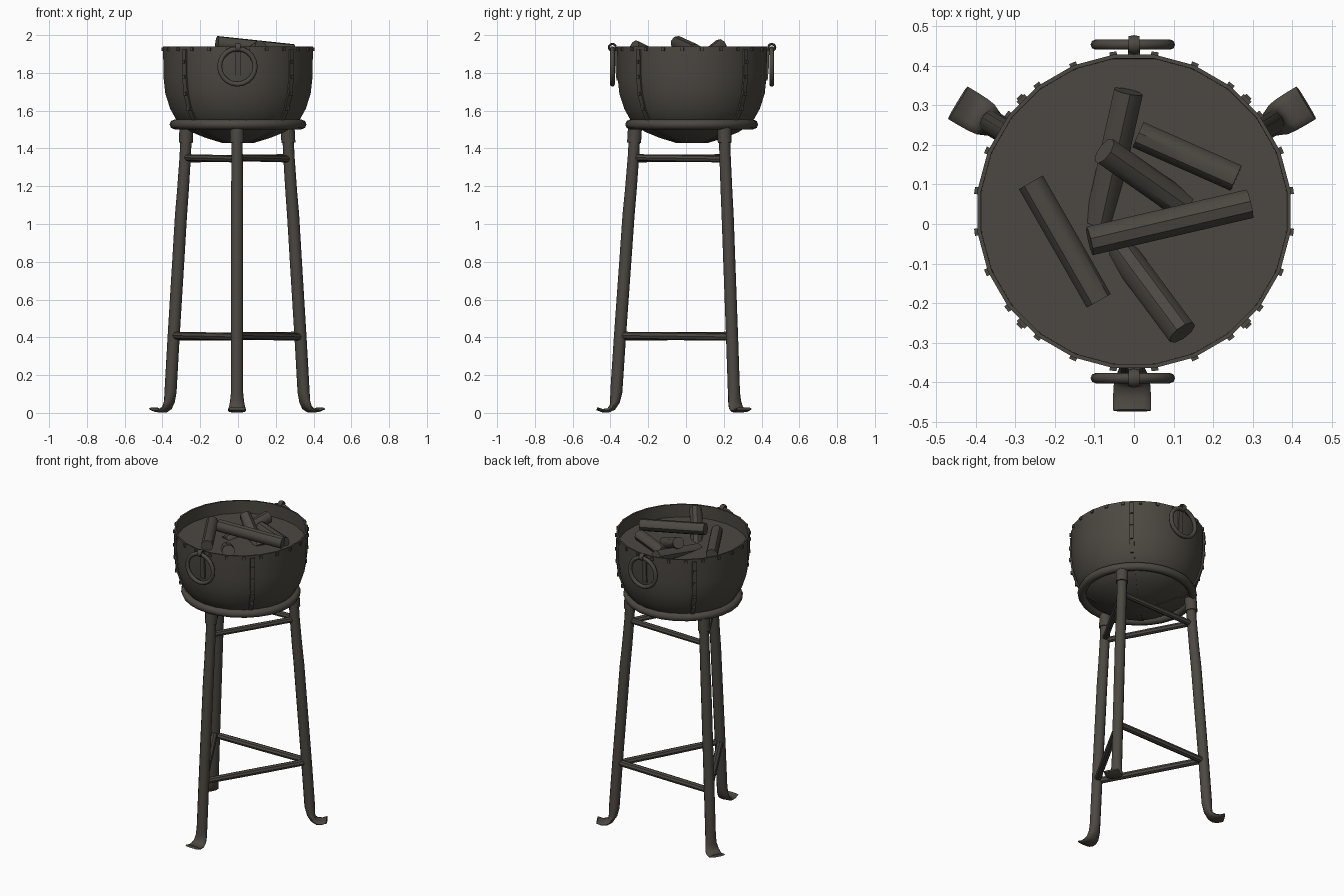
import bpy, bmesh, math
from mathutils import Vector, Matrix

if "Cube" in bpy.data.objects:
    bpy.data.objects.remove(bpy.data.objects["Cube"])

iron = bpy.data.materials.new("dark iron brown")
iron.diffuse_color = (0.072, 0.064, 0.053, 1)
iron.use_nodes = True
iron.node_tree.nodes["Principled BSDF"].inputs["Base Color"].default_value = iron.diffuse_color

BC = Vector((0, 0.032, 0))        # bowl centre
LC = Vector((-0.005, 0.042, 0))   # leg stand centre


def finish(bm, name, angle=40):
    bmesh.ops.recalc_face_normals(bm, faces=bm.faces)
    me = bpy.data.meshes.new(name)
    bm.to_mesh(me)
    bm.free()
    ob = bpy.data.objects.new(name, me)
    bpy.context.collection.objects.link(ob)
    me.materials.append(iron)
    bpy.ops.object.select_all(action='DESELECT')
    ob.select_set(True)
    bpy.context.view_layer.objects.active = ob
    bpy.ops.object.shade_smooth_by_angle(angle=math.radians(angle))
    return ob


def skin(bm, rings, closed=False):
    # join loops of points into a tube, capped unless closed
    vs = [[bm.verts.new(p) for p in r] for r in rings]
    n, m = len(vs[0]), len(vs)
    for i in range(m if closed else m - 1):
        a, b = vs[i], vs[(i + 1) % m]
        for j in range(n):
            k = (j + 1) % n
            bm.faces.new((a[j], a[k], b[k], b[j]))
    if not closed:
        bm.faces.new(vs[0])
        bm.faces.new(vs[-1])


def rod(name, a, b, r, sides=10, mid=1.0):
    a, b = Vector(a), Vector(b)
    q = (b - a).to_track_quat('Z', 'Y')
    rings = []
    for t, s in ((0, 1), (0.5, mid), (1, 1)):
        c = a.lerp(b, t)
        rings.append([c + q @ Vector((math.cos(2 * math.pi * j / sides) * r * s,
                                      math.sin(2 * math.pi * j / sides) * r * s, 0)) for j in range(sides)])
    bm = bmesh.new()
    skin(bm, rings)
    return finish(bm, name)


def torus(name, major, minor, seg, sides, mat, wide=1.0):
    rings = []
    for i in range(seg):
        u = 2 * math.pi * i / seg
        rings.append([mat @ Vector(((major + minor * math.cos(v)) * math.cos(u),
                                    (major + minor * math.cos(v)) * math.sin(u),
                                    minor * wide * math.sin(v)))
                      for v in [2 * math.pi * j / sides for j in range(sides)]])
    bm = bmesh.new()
    skin(bm, rings, True)
    return finish(bm, name, 60)


# bowl shell: lathe of outer and inner profile
outer = [(0.08, 1.428), (0.17, 1.455), (0.25, 1.487), (0.32, 1.535), (0.362, 1.61),
         (0.388, 1.69), (0.398, 1.78), (0.4, 1.94)]
inner = [(0.39, 1.94), (0.389, 1.80)]
bm = bmesh.new()
N = 24
skin(bm, [[BC + Vector((r * math.cos(2 * math.pi * (j + .5) / N), r * math.sin(2 * math.pi * (j + .5) / N), z))
           for j in range(N)] for r, z in outer + inner])
finish(bm, "bowl")

# ash bed
bm = bmesh.new()
bmesh.ops.create_circle(bm, cap_ends=True, radius=0.392, segments=N,
                        matrix=Matrix.Translation(BC + Vector((0, 0, 1.857))))
finish(bm, "ash_bed")


# riveted seam straps down the bowl
def strap(name, ang, prof, w=0.014, t=0.006):
    d = Vector((math.cos(ang), math.sin(ang), 0))
    s = Vector((-d.y, d.x, 0))
    rings = []
    for r, z in prof:
        c = BC + d * r + Vector((0, 0, z))
        rings.append([c - s * w - d * .012, c + s * w - d * .012, c + s * w + d * t, c - s * w + d * t])
    bm = bmesh.new()
    skin(bm, rings)
    finish(bm, name)


seam = outer[:-1] + [(0.4, 1.925)]
for i in range(4):
    strap("seam_strap_%d" % i, math.radians(45 + 90 * i), seam)

# rivets around the rim and beside the seams
bm = bmesh.new()


def rivet(ang, r, z):
    m = Matrix.Translation(BC) @ Matrix.Rotation(ang, 4, 'Z') @ Matrix.Translation((r, 0, z))
    bmesh.ops.create_cube(bm, size=1, matrix=m @ Matrix.Diagonal((0.016, 0.018, 0.018, 1)))


for i in range(24):
    rivet(math.radians(15 * i + 7.5), 0.399, 1.925)
for i in range(4):
    for r, z in ((0.404, 1.86), (0.402, 1.78), (0.393, 1.69), (0.367, 1.61)):
        rivet(math.radians(45 + 90 * i), r, z)
finish(bm, "rivets")

# support ring under the bowl
torus("support_ring", 0.326, 0.026, 28, 8,
      Matrix.Translation(BC + Vector((0, -0.002, 1.527))) @ Matrix.Diagonal((1.03, 1, 1, 1)))

# ring handles, hooks and mounting plates
for side, name in ((-1, "front"), (1, "back")):
    y = BC.y + side * 0.422
    torus(name + "_ring_handle", 0.094, 0.013, 20, 8,
          Matrix.Translation((-0.003, y, 1.834)) @ Matrix.Rotation(math.pi / 2, 4, 'X'))
    torus(name + "_hook", 0.018, 0.006, 12, 6,
          Matrix.Translation((0, y, 1.935)) @ Matrix.Rotation(math.pi / 2, 4, 'Y'), 2.7)
    strap(name + "_hook_plate", side * math.pi / 2,
          [(0.392, 1.76), (0.398, 1.82), (0.402, 1.93)], 0.015, 0.008)

# legs: swept round bar flattening into a flared foot (radius, z, half width, half thickness)
path = [(.514, .022, .048, .008), (.485, .012, .048, .009), (.455, .013, .047, .012),
        (.432, .028, .044, .018), (.418, .06, .037, .026), (.411, .11, .032, .032),
        (.392, .4, .032, .032), (.362, .82, .032, .032), (.346, 1.05, .032, .032),
        (.334, 1.18, .031, .031), (.32, 1.36, .03, .03), (.312, 1.52, .03, .03)]


def ray(ang):
    return Vector((math.cos(ang), math.sin(ang), 0))


angles = [math.radians(a) for a in (-90, 31, 149)]
for ang, name in zip(angles, ("front_leg", "right_leg", "left_leg")):
    d, up = ray(ang), Vector((0, 0, 1))
    s = d.cross(up)
    rings = []
    for i, (r, z, w, t) in enumerate(path):
        a, b = path[max(i - 1, 0)], path[min(i + 1, len(path) - 1)]
        tan = (d * (b[0] - a[0]) + up * (b[1] - a[1])).normalized()
        nrm = tan.cross(s)
        c = LC + d * r + up * z
        k = .75 if t < .015 else 1   # squarer section at the foot
        ring = []
        for j in range(12):
            u = 2 * math.pi * j / 12
            cu, su = math.cos(u), math.sin(u)
            ring.append(c + s * w * math.copysign(abs(cu) ** k, cu) + nrm * t * math.copysign(abs(su) ** k, su))
        rings.append(ring)
    bm = bmesh.new()
    skin(bm, rings)
    for v in bm.verts:
        v.co.z = max(v.co.z, 0)
    finish(bm, name)
    # collar where the leg meets the ring
    rod(name + "_collar", LC + d * .317 + up * 1.43, LC + d * .312 + up * 1.515, .037, 12)

# cross bars between the legs
for r, z, rad, tag in ((.392, .405, .02, "lower"), (.321, 1.347, .018, "upper")):
    for i in range(3):
        a = LC + ray(angles[i]) * r + Vector((0, 0, z + .005))
        b = LC + ray(angles[(i + 1) % 3]) * r + Vector((0, 0, z - .003))
        rod("%s_cross_bar_%d" % (tag, i), a, b, rad, 8, 1.05)

# firewood logs: ends and radius
logs = [((-.015, .335, 1.895), (-.09, .0, 1.835), .038),
        ((.01, .225, 1.875), (.258, .115, 1.88), .036),
        ((-.075, .185, 1.945), (.125, .045, 1.835), .037),
        ((-.112, -.044, 1.958), (.293, .05, 1.915), .038),
        ((-.262, .105, 1.885), (-.09, -.195, 1.885), .036),
        ((.122, -.275, 1.937), (-.045, -.05, 1.825), .039)]
for i, (a, b, r) in enumerate(logs):
    rod("log_%d" % i, a, b, r, 9)
